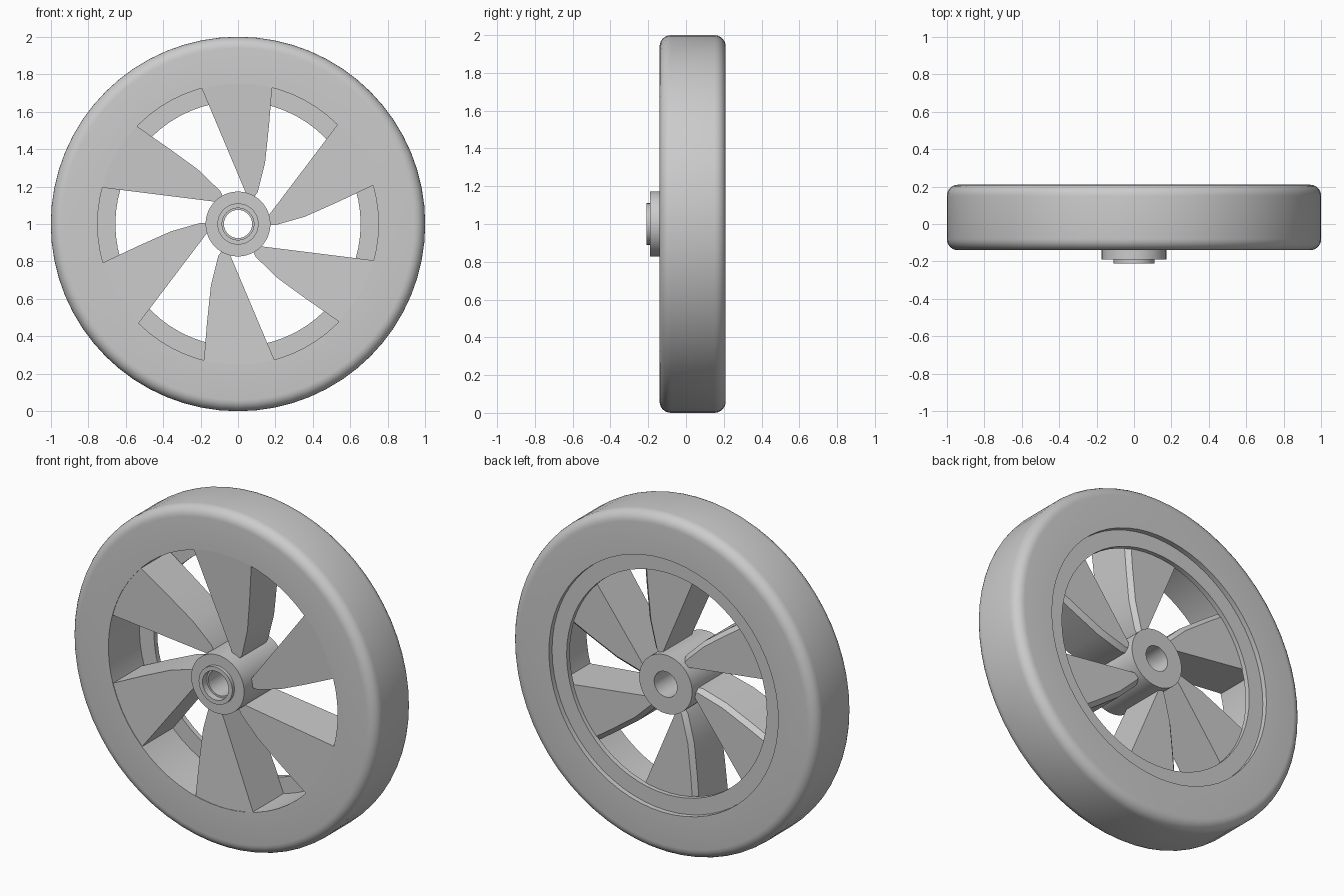
import bpy, bmesh
from math import sin, cos, pi, radians
from mathutils import Matrix

cube = bpy.data.objects.get("Cube")
if cube:
    bpy.data.objects.remove(cube, do_unlink=True)

grey = bpy.data.materials.new("plain grey")
grey.use_nodes = True
COLOUR = (0.6, 0.6, 0.6, 1)
grey.diffuse_color = COLOUR
grey.node_tree.nodes["Principled BSDF"].inputs["Base Color"].default_value = COLOUR

AXLE = 1.0      # height of the wheel centre
SEGMENTS = 64


def finish(bm, name):
    bmesh.ops.recalc_face_normals(bm, faces=bm.faces)
    mesh = bpy.data.meshes.new(name)
    bm.to_mesh(mesh)
    bm.free()
    mesh.materials.append(grey)
    obj = bpy.data.objects.new(name, mesh)
    obj.location.z = AXLE
    bpy.context.collection.objects.link(obj)
    bpy.ops.object.select_all(action="DESELECT")
    obj.select_set(True)
    bpy.context.view_layer.objects.active = obj
    bpy.ops.object.shade_smooth_by_angle(angle=radians(30))
    return obj


def lathe(name, profile):
    """Spin a closed (radius, y) profile around the axle."""
    bm = bmesh.new()
    rings = []
    for i in range(SEGMENTS):
        a = 2 * pi * i / SEGMENTS
        rings.append([bm.verts.new((r * cos(a), y, r * sin(a))) for r, y in profile])
    n = len(profile)
    for i in range(SEGMENTS):
        a, b = rings[i], rings[(i + 1) % SEGMENTS]
        for j in range(n):
            k = (j + 1) % n
            bm.faces.new((a[j], a[k], b[k], b[j]))
    return finish(bm, name)


def fillet(r, y, radius, start, steps=6):
    """Quarter-round corner points, centred on (r, y)."""
    return [(r + radius * cos(start + pi / 2 * i / steps),
             y + radius * sin(start + pi / 2 * i / steps)) for i in range(steps + 1)]


# Tyre and rim, with a thin flange recessed into the back
lathe("tyre_and_rim",
      [(0.75, -0.14)]
      + fillet(0.94, -0.08, 0.06, -pi / 2)
      + fillet(0.94, 0.15, 0.06, 0)
      + [(0.75, 0.21), (0.75, 0.18), (0.655, 0.18), (0.655, 0.15), (0.75, 0.15)])

# Hub with a stepped collar and a through bore
lathe("hub",
      [(0.085, -0.21), (0.11, -0.21), (0.11, -0.19), (0.173, -0.19),
       (0.173, 0.19), (0.075, 0.19), (0.075, -0.17), (0.085, -0.17)])

# Spokes: thick swept blades, chamfered along the curved back edge
curved_edge = [(0.07, 0.12), (0.105, 0.17), (0.145, 0.33), (0.165, 0.52)]
straight_edge = [(0.04, 0.17), (0.03, 0.12)]
rim_arc = [(0.753 * cos(radians(76 + 29 * i / 6)),
            0.753 * sin(radians(76 + 29 * i / 6))) for i in range(7)]
outline = curved_edge + rim_arc + straight_edge
CHAMFERED = len(curved_edge) + 1


def front_y(z):
    return -0.11 - 0.027 * (z - 0.12) / 0.63


for s in range(6):
    bm = bmesh.new()
    front = [bm.verts.new((x, front_y(z), z)) for x, z in outline]
    middle = [bm.verts.new((x, 0.13, z)) for x, z in outline]
    back = [bm.verts.new((x - (0.025 if i < CHAMFERED else 0), 0.155, z))
            for i, (x, z) in enumerate(outline)]
    for a, b in ((front, middle), (middle, back)):
        for i in range(len(outline)):
            j = (i + 1) % len(outline)
            bm.faces.new((a[i], a[j], b[j], b[i]))
    bm.faces.new(front)
    bm.faces.new(back)
    bmesh.ops.rotate(bm, verts=bm.verts, cent=(0, 0, 0),
                     matrix=Matrix.Rotation(s * pi / 3, 3, "Y"))
    finish(bm, f"spoke_{s + 1}")
